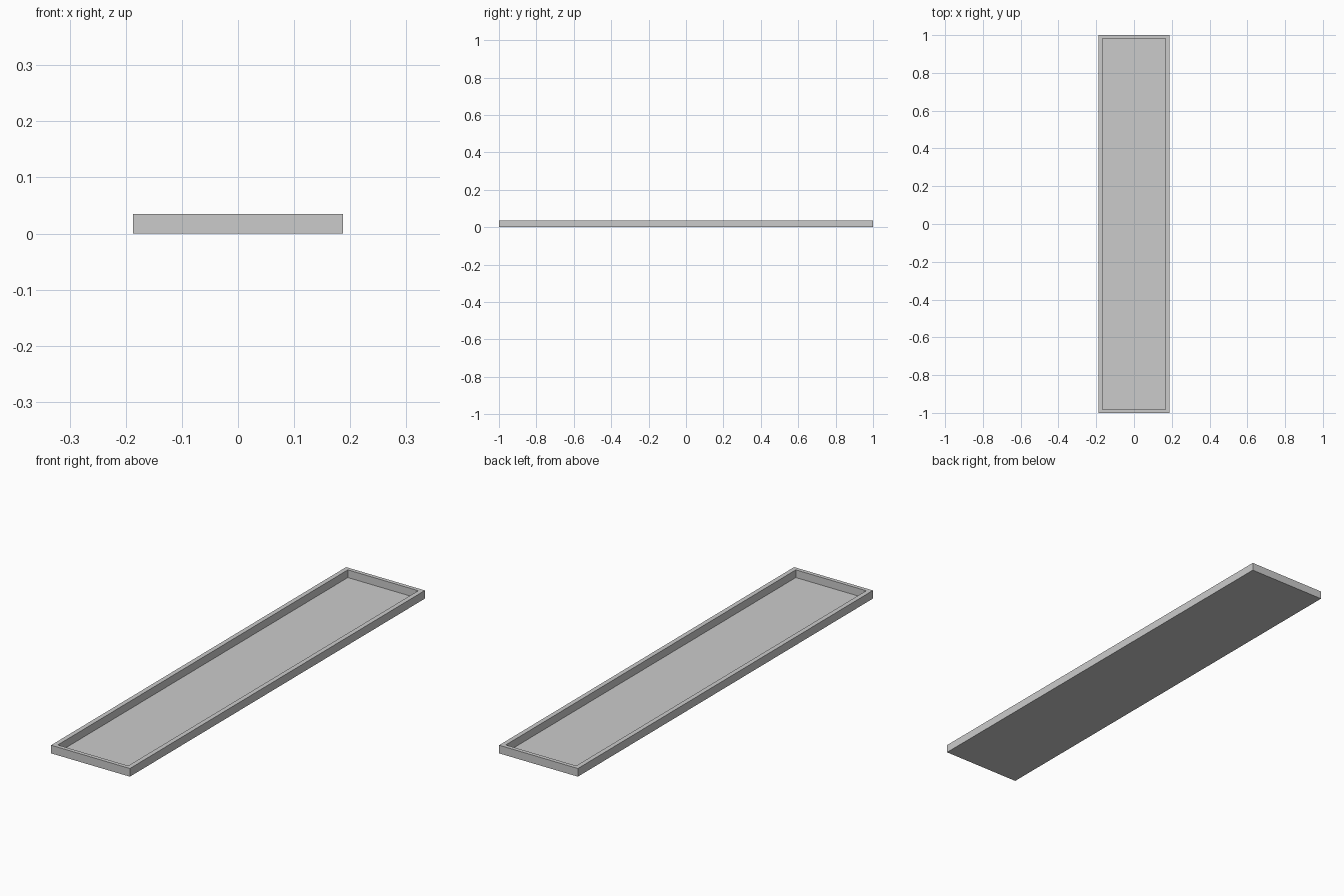
import bpy, bmesh

if "Cube" in bpy.data.objects:
    bpy.data.objects.remove(bpy.data.objects["Cube"])

HX, HY = 0.187, 1.0      # outer half sizes
IX, IY = 0.167, 0.983    # opening half sizes
H, FLOOR = 0.035, 0.002  # rim height, floor thickness


def ring(bm, x, y, z):
    return [bm.verts.new((sx * x, sy * y, z))
            for sx, sy in ((-1, -1), (1, -1), (1, 1), (-1, 1))]


# Shallow tray: underside, outer walls, flat rim, inner walls, thin floor
bm = bmesh.new()
rings = [ring(bm, HX, HY, 0), ring(bm, HX, HY, H),
         ring(bm, IX, IY, H), ring(bm, IX, IY, FLOOR)]
for a, b in zip(rings, rings[1:]):
    for i in range(4):
        j = (i + 1) % 4
        bm.faces.new((a[i], a[j], b[j], b[i]))
bm.faces.new(rings[0][::-1])
bm.faces.new(rings[-1])
bmesh.ops.recalc_face_normals(bm, faces=bm.faces)

mesh = bpy.data.meshes.new("tray")
bm.to_mesh(mesh)
bm.free()
bpy.context.collection.objects.link(bpy.data.objects.new("tray", mesh))
